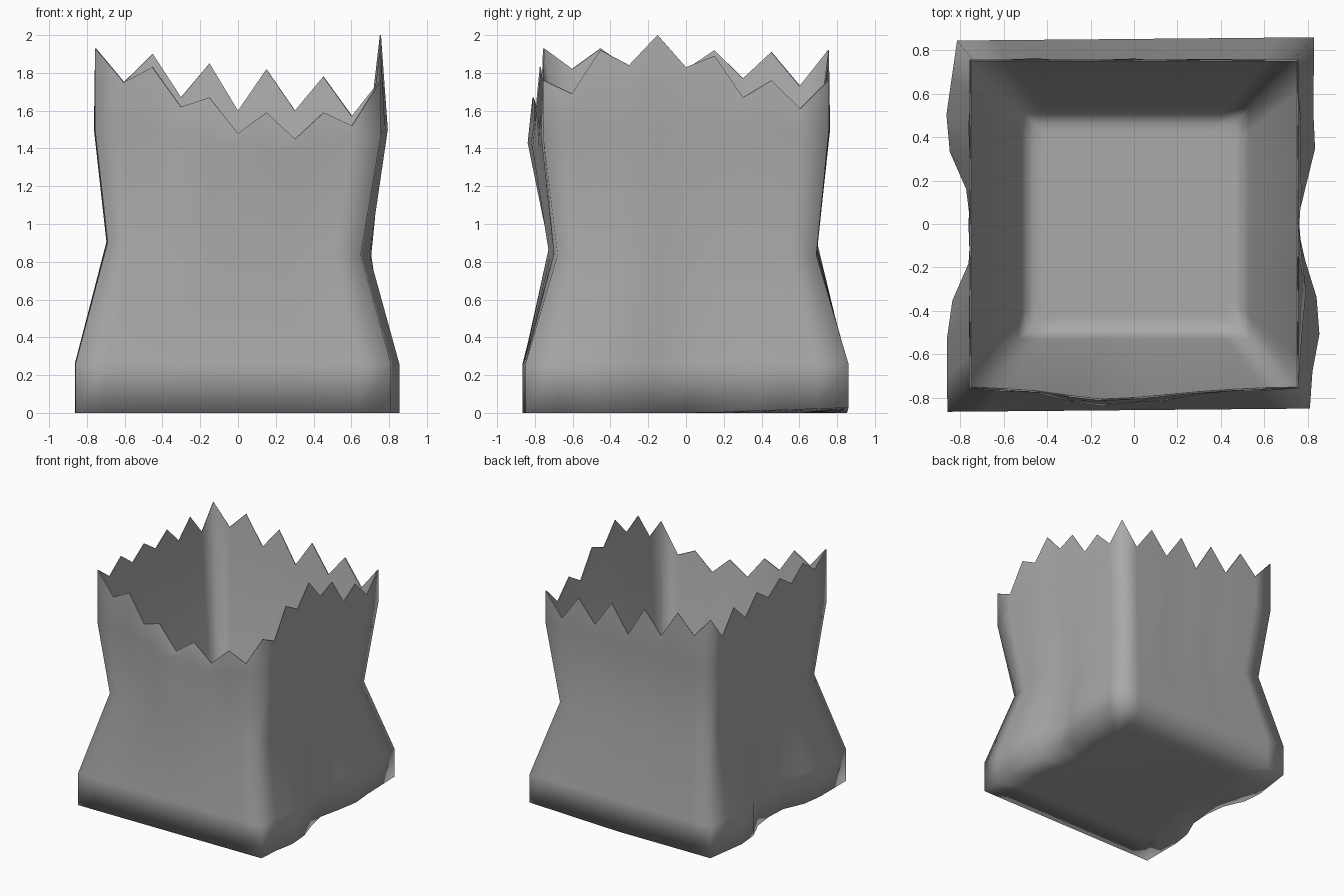
import bpy
import bmesh
import math

cube = bpy.data.objects.get("Cube")
if cube:
    bpy.data.objects.remove(cube, do_unlink=True)

paper = bpy.data.materials.new("grey_paper")
paper.use_nodes = True
grey = (0.4, 0.4, 0.4, 1)
paper.diffuse_color = grey
paper.node_tree.nodes["Principled BSDF"].inputs["Base Color"].default_value = grey

STEPS = 10  # paper folds along each side
OUTWARD = [(0, -1), (1, 0), (0, 1), (-1, 0)]  # front, +x side, back, -x side

# Heights of the torn rim, counter-clockwise from the front -x corner
FRONT_RIM = [1.93, 1.75, 1.83, 1.62, 1.67, 1.48, 1.59, 1.45, 1.59, 1.52]
POS_X_RIM = [1.76, 1.69, 1.92, 1.84, 2.0, 1.83, 1.89, 1.67, 1.76, 1.61]
BACK_RIM = [1.76, 1.57, 1.78, 1.6, 1.82, 1.6, 1.85, 1.67, 1.9, 1.75]
NEG_X_RIM = [1.92, 1.73, 1.91, 1.77, 1.92, 1.82, 1.92, 1.82, 1.93, 1.82]
RIM = FRONT_RIM + POS_X_RIM + BACK_RIM + NEG_X_RIM
COUNT = len(RIM)

# Inward gusset folds on the two sides near the base
POS_X_GUSSET = [0, .01, .04, .025, -.03, -.07, -.03, .01, 0, 0]
NEG_X_GUSSET = [0, .02, .04, .02, -.06, -.085, -.08, -.01, .01, .005]
# Lumpy outward sag near the rim
FRONT_SAG = [0, .01, .025, .055, .08, .07, .05, .03, .015, .005]
POS_X_SAG = [0, .01, .025, .03, .02, .005, .01, .015, .01, 0]


def bulge(amount):
    return [amount * math.sin(math.pi * i / STEPS) for i in range(STEPS)]


def box(hx, hy):
    return [(-hx, -hy), (hx, -hy), (hx, hy), (-hx, hy)]


def outline(corners, bumps, crease=0.0):
    """Points around four corners, each side pushed outward by its bumps."""
    points = []
    for side, (nx, ny) in enumerate(OUTWARD):
        ax, ay = corners[side]
        bx, by = corners[(side + 1) % 4]
        for i in range(STEPS):
            t = i / STEPS
            push = bumps[side][i]
            if i:
                push += crease * math.sin(i * 2.3 + side)
            points.append((ax + (bx - ax) * t + nx * push,
                           ay + (by - ay) * t + ny * push))
    return points


flat = bulge(0)
plain = [flat] * 4
foot_corners = [(-.86, -.865), (.81, -.85), (.83, .86), (-.815, .845)]
waist_corners = [(-.69, -.69), (.65, -.68), (.67, .69), (-.69, .69)]
foot = outline(foot_corners, [flat, POS_X_GUSSET, flat, NEG_X_GUSSET])
waist = outline(waist_corners, [bulge(.04), bulge(.04), flat, flat], .007)
shoulder = outline(box(.757, .757), [FRONT_SAG, POS_X_SAG, flat, flat], .006)
lip = outline(box(.757, .757), [[s * .7 for s in FRONT_SAG], flat, flat, flat])

foot_z = [max(0, .035 * (x + y - .9)) for x, y in foot]
waist_z = [.87 - .05 * x for x, y in waist]
shoulder_z = [min(1.5, min(RIM[i - 1], RIM[i], RIM[(i + 1) % COUNT]) - .05)
              for i in range(COUNT)]

bm = bmesh.new()


def ring(points, heights, inset=0.0):
    if not isinstance(heights, list):
        heights = [heights] * COUNT
    scale = 1 - inset
    return [bm.verts.new((x * scale, y * scale, z))
            for (x, y), z in zip(points, heights)]


def bridge(a, b):
    return [bm.faces.new((a[i], a[(i + 1) % COUNT], b[(i + 1) % COUNT], b[i]))
            for i in range(COUNT)]


# Outer skin from the underside up, then the sloping lining down to the floor
rings = [
    ring(foot, 0, .3),
    ring(foot, foot_z),
    ring(foot, .26),
    ring(waist, waist_z),
    ring(shoulder, shoulder_z),
    ring(lip, RIM),
    ring(lip, RIM, .008),
    ring(outline(box(.53, .53), plain), .1),
    ring(outline(box(.5, .5), plain), .04),
    ring(outline(box(.46, .46), plain), .02),
    ring(outline(box(.42, .42), plain), .02),
]
bands = [bridge(a, b) for a, b in zip(rings, rings[1:])]
bm.faces.new(rings[0])
bm.faces.new(rings[-1])
bmesh.ops.recalc_face_normals(bm, faces=bm.faces)

# Soft shading everywhere, with a crisp torn edge
for face in bm.faces:
    face.smooth = True
for face in bands[5]:
    face.smooth = False
    for edge in face.edges:
        edge.smooth = False

mesh = bpy.data.meshes.new("paper_bag")
bm.to_mesh(mesh)
bm.free()
mesh.materials.append(paper)
bag = bpy.data.objects.new("paper_bag", mesh)
bpy.context.collection.objects.link(bag)
